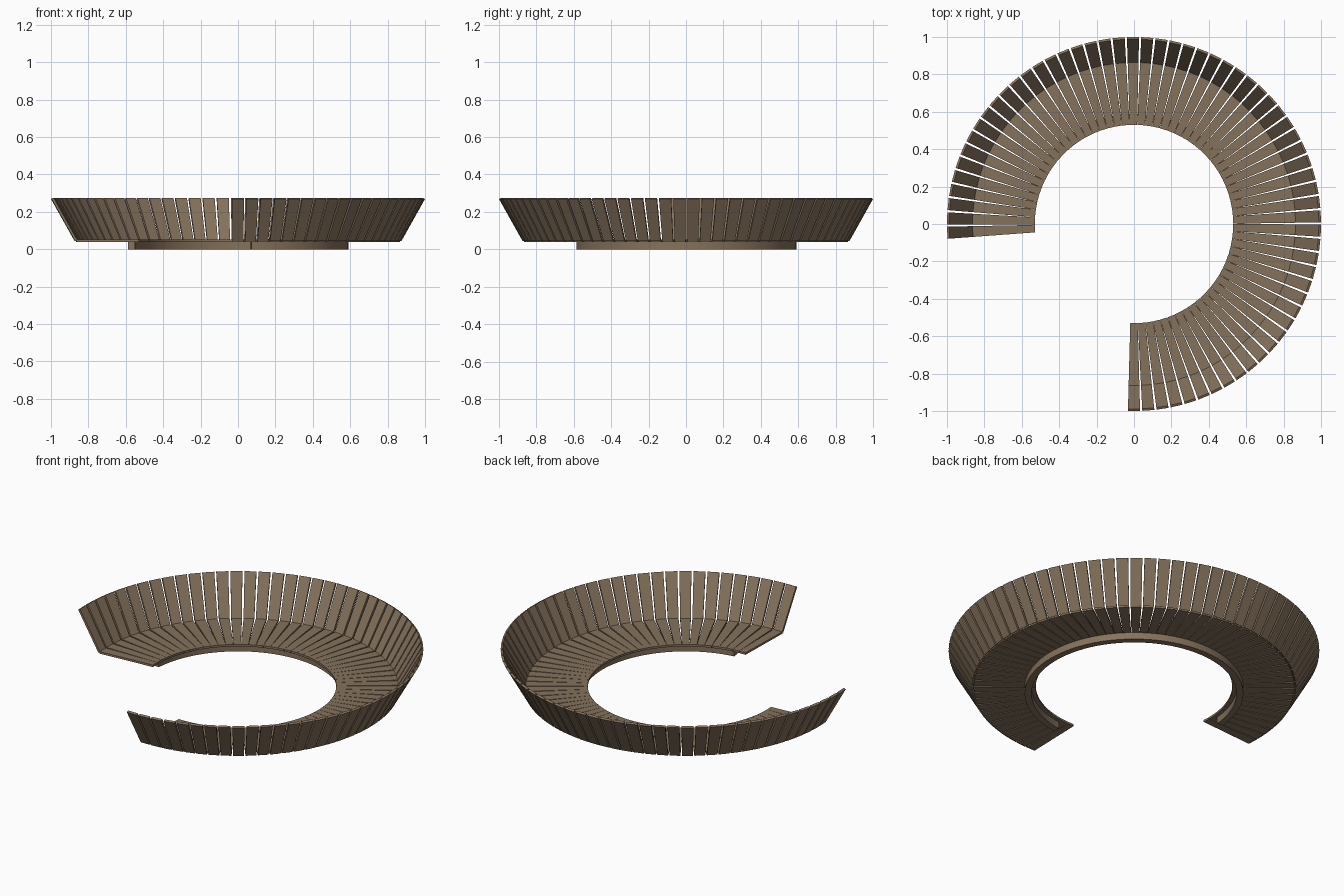
import bpy, bmesh, math

if "Cube" in bpy.data.objects:
    bpy.data.objects.remove(bpy.data.objects["Cube"])

wood = bpy.data.materials.new("weathered_wood")
wood.diffuse_color = (0.235, 0.17, 0.108, 1)
wood.use_nodes = True
wood.node_tree.nodes["Principled BSDF"].inputs["Base Color"].default_value = wood.diffuse_color

START, STEP, COUNT = -90.0, 4.398, 63


def half_width(r):
    # slats widen towards the outside of the ring
    return 0.02 + (r - 0.53) * 0.0265


def finish(name, bm):
    bmesh.ops.recalc_face_normals(bm, faces=bm.faces)
    me = bpy.data.meshes.new(name)
    bm.to_mesh(me)
    bm.free()
    me.materials.append(wood)
    ob = bpy.data.objects.new(name, me)
    bpy.context.collection.objects.link(ob)
    return ob


def loft(bm, rings, capped=True):
    # join matching four-point sections into a solid bar
    vs = [[bm.verts.new(p) for p in ring] for ring in rings]
    n = len(vs[0])
    for a, b in zip(vs, vs[1:]):
        for i in range(n):
            j = (i + 1) % n
            bm.faces.new((a[i], a[j], b[j], b[i]))
    bm.faces.new(vs[0])
    bm.faces.new(vs[-1])


def slats(name, profile):
    # one bar per angle, from a radius/height side profile
    bm = bmesh.new()
    for k in range(COUNT):
        a = math.radians(START + k * STEP)
        c, s = math.cos(a), math.sin(a)
        rings = []
        for side in (-1, 1):
            ring = []
            for r, z in profile:
                w = side * half_width(r)
                ring.append((r * c - w * s, r * s + w * c, z))
            rings.append(ring)
        loft(bm, rings)
    return finish(name, bm)


# Flat seat slats and the outward leaning back slats
slats("seat_slats", [(0.53, 0.04), (0.865, 0.04), (0.865, 0.052), (0.53, 0.052)])
slats("back_slats", [(0.862, 0.05), (0.873, 0.043), (0.9995, 0.269), (0.988, 0.275)])

# Curved base rail under the inner edge, set back from both ends
bm = bmesh.new()
rings = []
N = 72
for i in range(N + 1):
    a = math.radians(-83 + 258.7 * i / N)
    rings.append([(r * math.cos(a), r * math.sin(a), z)
                  for r, z in ((0.553, 0), (0.59, 0), (0.59, 0.04), (0.553, 0.04))])
loft(bm, rings)
base = finish("base_rail", bm)
bpy.context.view_layer.objects.active = base
base.select_set(True)
bpy.ops.object.shade_smooth_by_angle()
